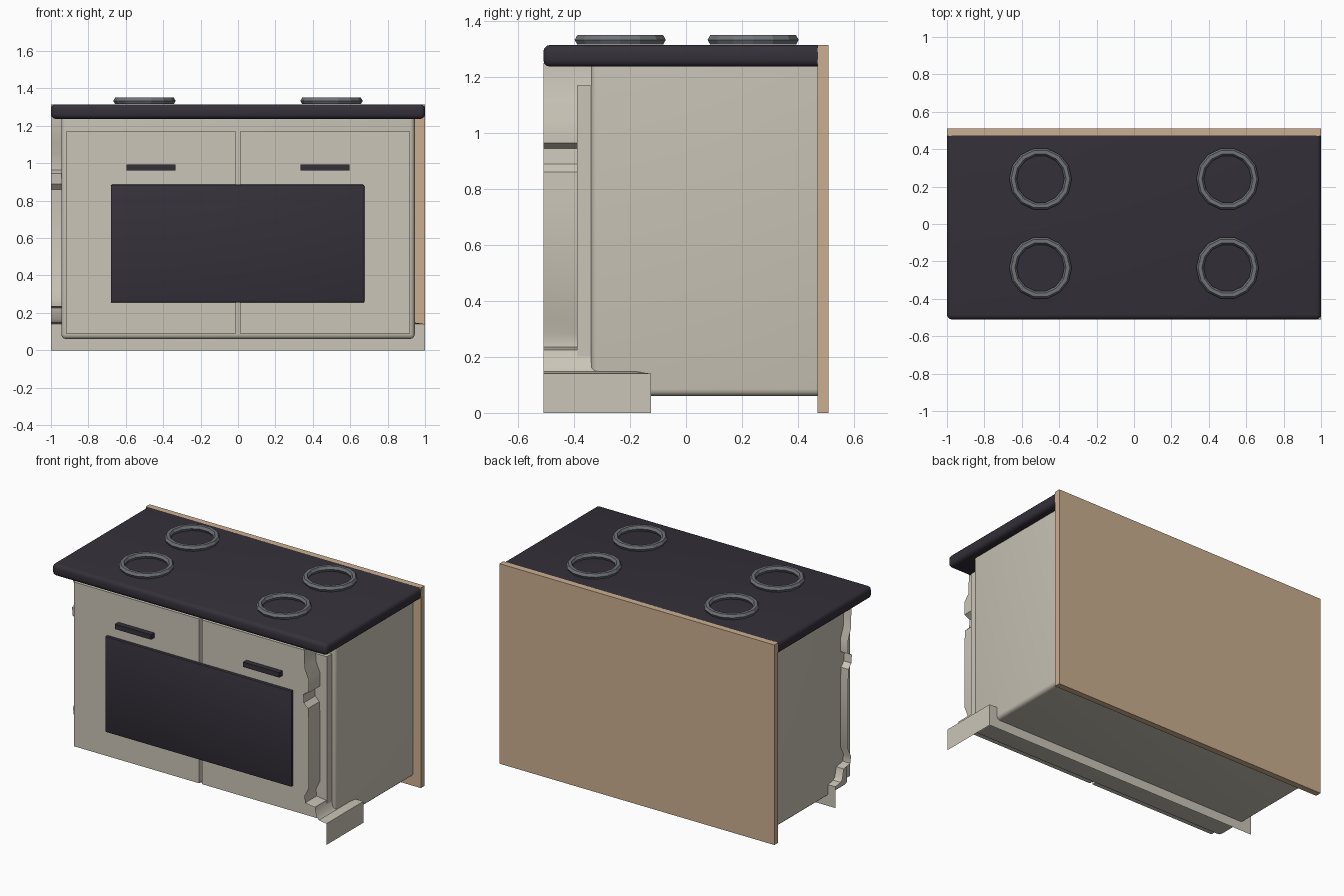
import bpy, bmesh, math

if "Cube" in bpy.data.objects:
    bpy.data.objects.remove(bpy.data.objects["Cube"])


def material(name, r, g, b):
    m = bpy.data.materials.new(name)
    m.diffuse_color = (r, g, b, 1)
    m.use_nodes = True
    m.node_tree.nodes["Principled BSDF"].inputs["Base Color"].default_value = m.diffuse_color
    return m


CREAM = material("cream_paint", 0.60, 0.56, 0.48)
DARK = material("dark_glass", 0.035, 0.03, 0.042)
WOOD = material("light_wood", 0.60, 0.43, 0.28)
STEEL = material("steel", 0.16, 0.17, 0.19)


def finish(name, bm, mat, smooth=True):
    me = bpy.data.meshes.new(name)
    bm.to_mesh(me)
    bm.free()
    ob = bpy.data.objects.new(name, me)
    bpy.context.collection.objects.link(ob)
    me.materials.append(mat)
    if smooth:
        bpy.ops.object.select_all(action='DESELECT')
        ob.select_set(True)
        bpy.context.view_layer.objects.active = ob
        bpy.ops.object.shade_smooth_by_angle(angle=math.radians(35))
    return ob


def box(name, x, y, z, mat, bevel=0, seg=3, keep=None):
    """Box from (min, max) ranges; edges matching keep(co) at both ends stay sharp."""
    bm = bmesh.new()
    bmesh.ops.create_cube(bm, size=1)
    for v in bm.verts:
        v.co = [r[0] if c < 0 else r[1] for c, r in zip(v.co, (x, y, z))]
    if bevel:
        edges = [e for e in bm.edges
                 if not (keep and all(keep(v.co) for v in e.verts))]
        bmesh.ops.bevel(bm, geom=edges, offset=bevel, segments=seg,
                        profile=0.5, affect='EDGES')
    return finish(name, bm, mat, bevel > 0)


# Cabinet body, worktop and back board
box("cabinet_body", (-0.945, 0.945), (-0.34, 0.475), (0.06, 1.245), CREAM, 0.025, 3,
    lambda c: c.y > 0.4 or c.z > 1.2)
box("worktop", (-1, 1), (-0.51, 0.472), (1.237, 1.315), DARK, 0.025, 3,
    lambda c: c.y > 0.4)
box("back_board", (-1, 1), (0.47, 0.51), (0, 1.315), WOOD)

# Doors with handles
for side, s in (("left", -1), ("right", 1)):
    box(side + "_door", sorted((s * 0.01, s * 0.92)), (-0.39, -0.335), (0.09, 1.17), CREAM)
    box(side + "_handle", sorted((s * 0.335, s * 0.597)), (-0.425, -0.385), (0.96, 0.992), DARK)

# Oven window across both doors
box("oven_window", (-0.68, 0.675), (-0.41, -0.385), (0.255, 0.885), DARK, 0.006, 2)

# Plinth and moulding sheet: profile (depth, height) swept round the inner corner
profile = [(0, 0), (0, 0.14), (0.055, 0.148), (0.072, 0.165), (0.085, 0.225),
           (0.155, 0.235), (0.16, 0.28), (0.13, 0.34), (0.13, 0.76), (0.135, 0.86),
           (0.165, 0.89), (0.17, 0.945), (0.13, 0.965), (0.13, 1.05),
           (0.16, 1.12), (0.165, 1.25)]
bm = bmesh.new()
rows = [[bm.verts.new(p) for p in ((-1, -0.125 - d, z), (1 - d, -0.125 - d, z),
                                   (1 - d, -0.51, z))] for d, z in profile]
for a, b in zip(rows, rows[1:]):
    for i in range(2):
        bm.faces.new((a[i], a[i + 1], b[i + 1], b[i]))
finish("plinth_and_moulding", bm, CREAM)

# Burner rings
for i, (x, y) in enumerate([(-0.5, 0.24), (0.5, 0.24), (-0.5, -0.235), (0.5, -0.235)]):
    bpy.ops.mesh.primitive_torus_add(major_segments=14, minor_segments=6, major_radius=0.147,
                                     minor_radius=0.02, location=(x, y, 1.333))
    ring = bpy.context.object
    ring.name = f"burner_ring_{i + 1}"
    ring.data.materials.append(STEEL)
